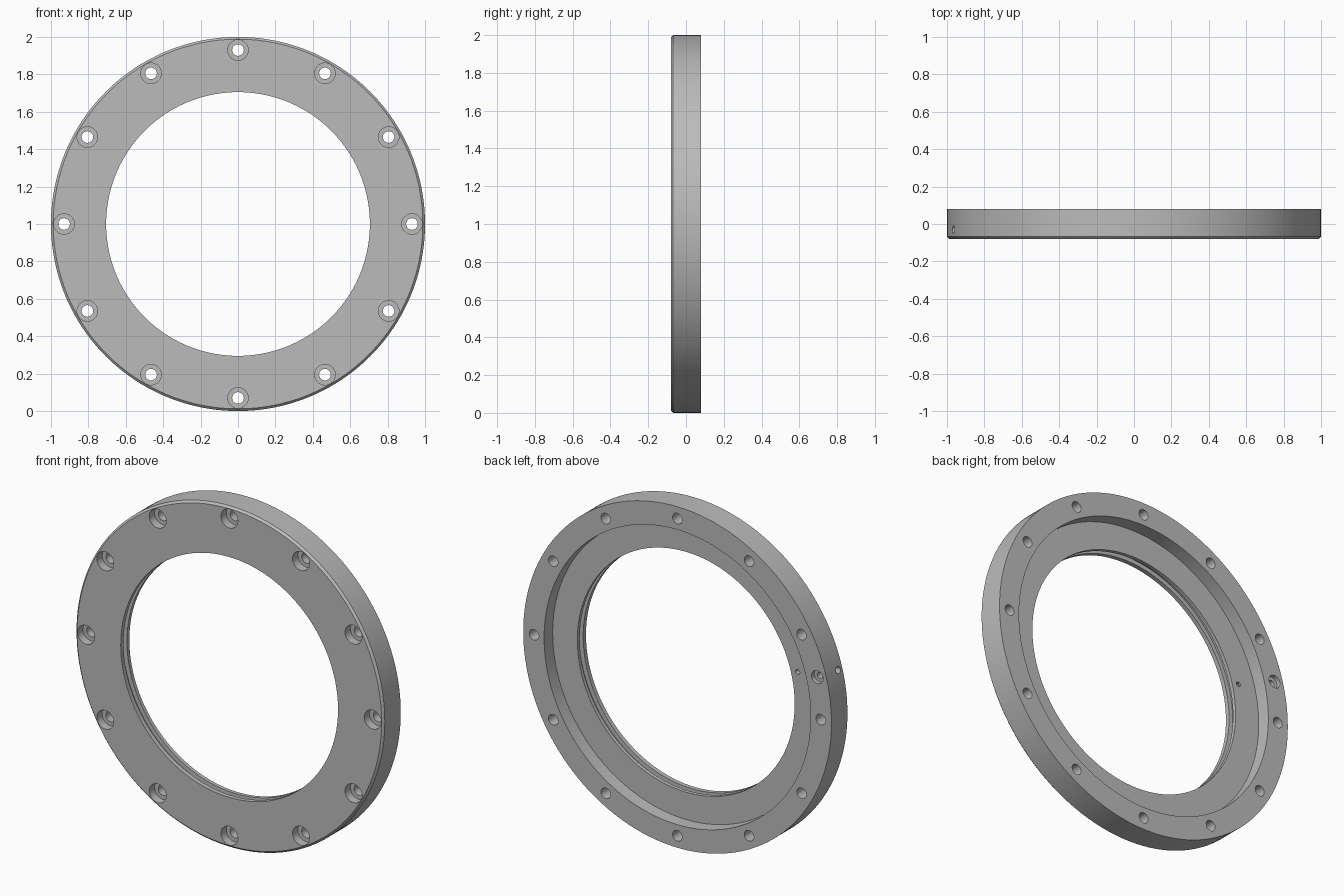
import bpy, bmesh
from math import pi, radians, cos, sin
from mathutils import Matrix, Vector

cube = bpy.data.objects.get("Cube")
if cube:
    bpy.data.objects.remove(cube, do_unlink=True)

CENTRE = Vector((0, 0, 1))
TO_Y = Matrix.Rotation(-pi / 2, 4, 'X')      # lathe axis z -> y

grey = bpy.data.materials.new("grey_metal")
grey.use_nodes = True
colour = (0.5, 0.5, 0.5, 1)
grey.diffuse_color = colour
grey.node_tree.nodes["Principled BSDF"].inputs["Base Color"].default_value = colour


def lathe(bm, profile, matrix, steps, closed=False):
    """Spin (radius, height) points around local z, then place the result."""
    part = bmesh.new()
    verts = [part.verts.new((r, 0, h)) for r, h in profile]
    edges = [part.edges.new(pair) for pair in zip(verts, verts[1:])]
    if closed:
        edges.append(part.edges.new((verts[-1], verts[0])))
    bmesh.ops.spin(part, geom=verts + edges, cent=(0, 0, 0), axis=(0, 0, 1),
                   angle=2 * pi, steps=steps, use_merge=True)
    bmesh.ops.remove_doubles(part, verts=part.verts, dist=1e-5)
    bmesh.ops.recalc_face_normals(part, faces=part.faces)
    part.transform(matrix)
    temp = bpy.data.meshes.new("temp")
    part.to_mesh(temp)
    part.free()
    bm.from_mesh(temp)
    bpy.data.meshes.remove(temp)


def make_object(name, bm):
    mesh = bpy.data.meshes.new(name)
    bm.to_mesh(mesh)
    bm.free()
    mesh.materials.append(grey)
    obj = bpy.data.objects.new(name, mesh)
    bpy.context.collection.objects.link(obj)
    return obj


def on_ring(radius, degrees, y=0):
    a = radians(degrees)
    return CENTRE + Vector((radius * cos(a), y, radius * sin(a)))


# Flange ring: chamfered front rim, recessed back, seal groove in the bore
bm = bmesh.new()
lathe(bm, [(0.705, -0.08), (0.988, -0.08), (1, -0.068), (1, 0.08),
           (0.865, 0.08), (0.865, 0), (0.705, 0), (0.705, -0.022),
           (0.73, -0.022), (0.73, -0.054), (0.705, -0.054)],
      Matrix.Translation(CENTRE) @ TO_Y, 160, closed=True)
ring = make_object("flange_ring", bm)

# Twelve counterbored bolt holes
bolts = bmesh.new()
for i in range(12):
    lathe(bolts, [(0, -0.1), (0.055, -0.1), (0.055, -0.03), (0.031, -0.03),
                  (0.031, 0.1), (0, 0.1)],
          Matrix.Translation(on_ring(0.93, i * 30)) @ TO_Y, 32)

# Stepped port in the back face and pinhole in the recess floor
ports = bmesh.new()
lathe(ports, [(0, -0.03), (0.018, -0.03), (0.018, 0.055), (0.038, 0.055),
              (0.038, 0.1), (0, 0.1)],
      Matrix.Translation(on_ring(0.94, 165)) @ TO_Y, 24)
lathe(ports, [(0, -0.03), (0.014, -0.03), (0.014, 0.02), (0, 0.02)],
      Matrix.Translation(on_ring(0.75, 165)) @ TO_Y, 24)

# Radial passage drilled in from the rim
passage = bmesh.new()
outward = (on_ring(1, 165) - CENTRE).to_track_quat('Z', 'Y').to_matrix().to_4x4()
lathe(passage, [(0, 0.755), (0.02, 0.755), (0.02, 1.05), (0, 1.05)],
      Matrix.Translation(CENTRE + Vector((0, -0.03, 0))) @ outward, 24)

cutters = [make_object(name, b) for name, b in
           (("bolt_hole_cutter", bolts), ("port_cutter", ports),
            ("passage_cutter", passage))]
for cutter in cutters:
    cutter.hide_render = True
    mod = ring.modifiers.new(cutter.name, 'BOOLEAN')
    mod.operation = 'DIFFERENCE'
    mod.solver = 'EXACT'
    mod.object = cutter

# Apply the cuts and smooth the round walls
bpy.context.view_layer.update()
depsgraph = bpy.context.evaluated_depsgraph_get()
cut_mesh = bpy.data.meshes.new_from_object(ring.evaluated_get(depsgraph))
ring.modifiers.clear()
ring.data = cut_mesh
cut_mesh.materials.clear()
cut_mesh.materials.append(grey)
for poly in cut_mesh.polygons:
    poly.material_index = 0
for cutter in cutters:
    bpy.data.objects.remove(cutter, do_unlink=True)

for obj in bpy.context.selected_objects:
    obj.select_set(False)
ring.select_set(True)
bpy.context.view_layer.objects.active = ring
bpy.ops.object.shade_smooth_by_angle(angle=radians(30))
